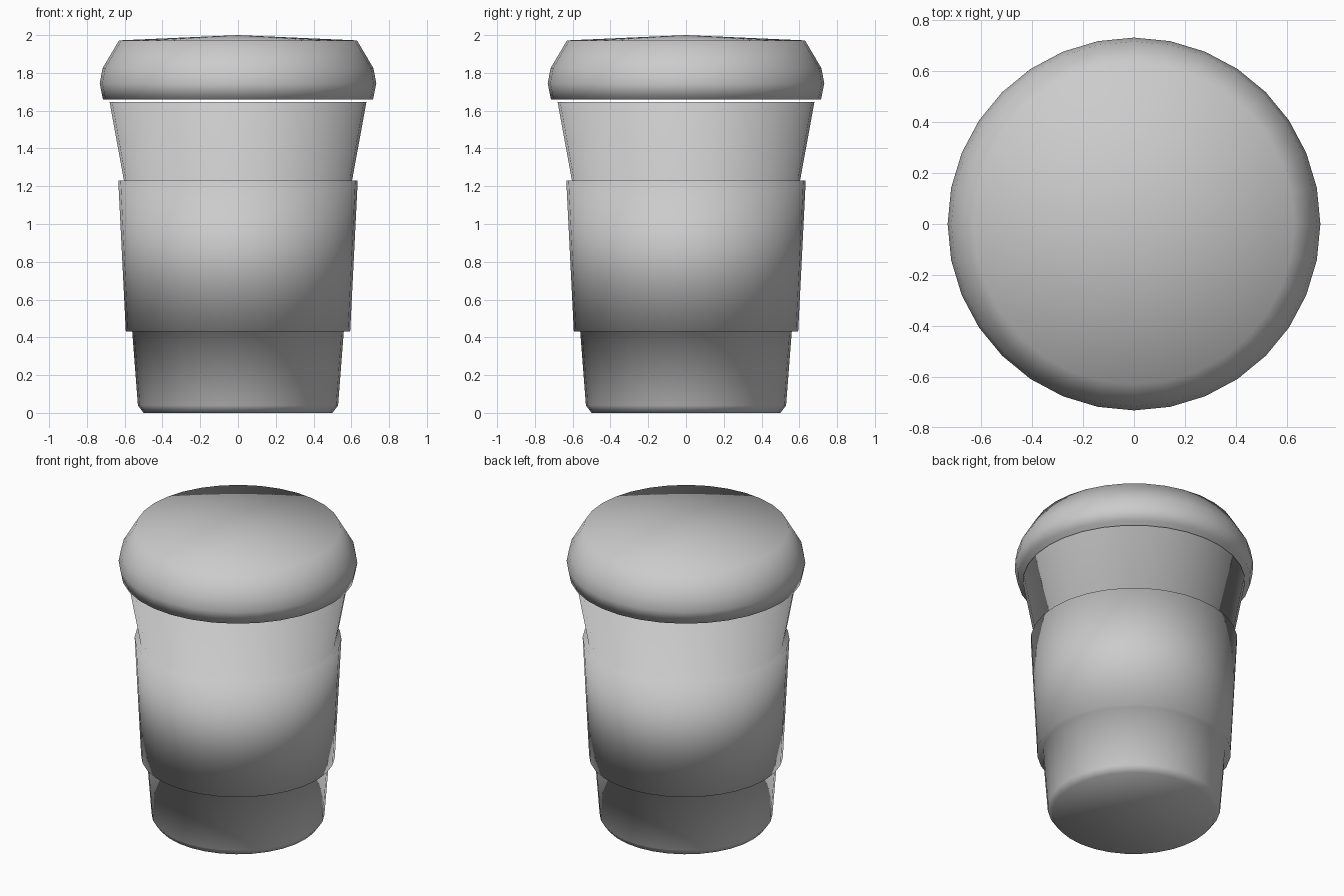
import bpy, bmesh
from math import cos, sin, tau

SIDES = 32

cube = bpy.data.objects.get("Cube")
if cube:
    bpy.data.objects.remove(cube, do_unlink=True)

grey = bpy.data.materials.new("light grey")
grey.use_nodes = True
colour = (0.6, 0.6, 0.6, 1)
grey.diffuse_color = colour
grey.node_tree.nodes["Principled BSDF"].inputs["Base Color"].default_value = colour


def lathe(name, profile, apex=None):
    """Turn (radius, height) points, bottom to top, into a closed round body."""
    bm = bmesh.new()
    rings = [[bm.verts.new((r * cos(tau * i / SIDES), r * sin(tau * i / SIDES), z))
              for i in range(SIDES)] for r, z in profile]
    for low, high in zip(rings, rings[1:]):
        for i in range(SIDES):
            j = (i + 1) % SIDES
            bm.faces.new((low[i], low[j], high[j], high[i]))
    bm.faces.new(rings[0][::-1])
    top = rings[-1]
    if apex is None:
        bm.faces.new(top)
    else:
        tip = bm.verts.new((0, 0, apex))
        for i in range(SIDES):
            bm.faces.new((top[i], top[(i + 1) % SIDES], tip))
    for face in bm.faces:
        face.smooth = True
    mesh = bpy.data.meshes.new(name)
    bm.to_mesh(mesh)
    bm.free()
    mesh.materials.append(grey)
    obj = bpy.data.objects.new(name, mesh)
    bpy.context.collection.objects.link(obj)
    return obj


# Cup body with its stepped-out grip sleeve
lathe("cup_with_sleeve", [
    (0.50, 0.0), (0.53, 0.04), (0.56, 0.43),     # base
    (0.594, 0.43), (0.634, 1.23),                # sleeve
    (0.604, 1.23), (0.68, 1.647),                # upper wall
])

# Domed lid, floating just above the rim
lathe("lid", [(0.715, 1.66), (0.732, 1.745), (0.717, 1.825), (0.63, 1.972)], apex=2.0)
